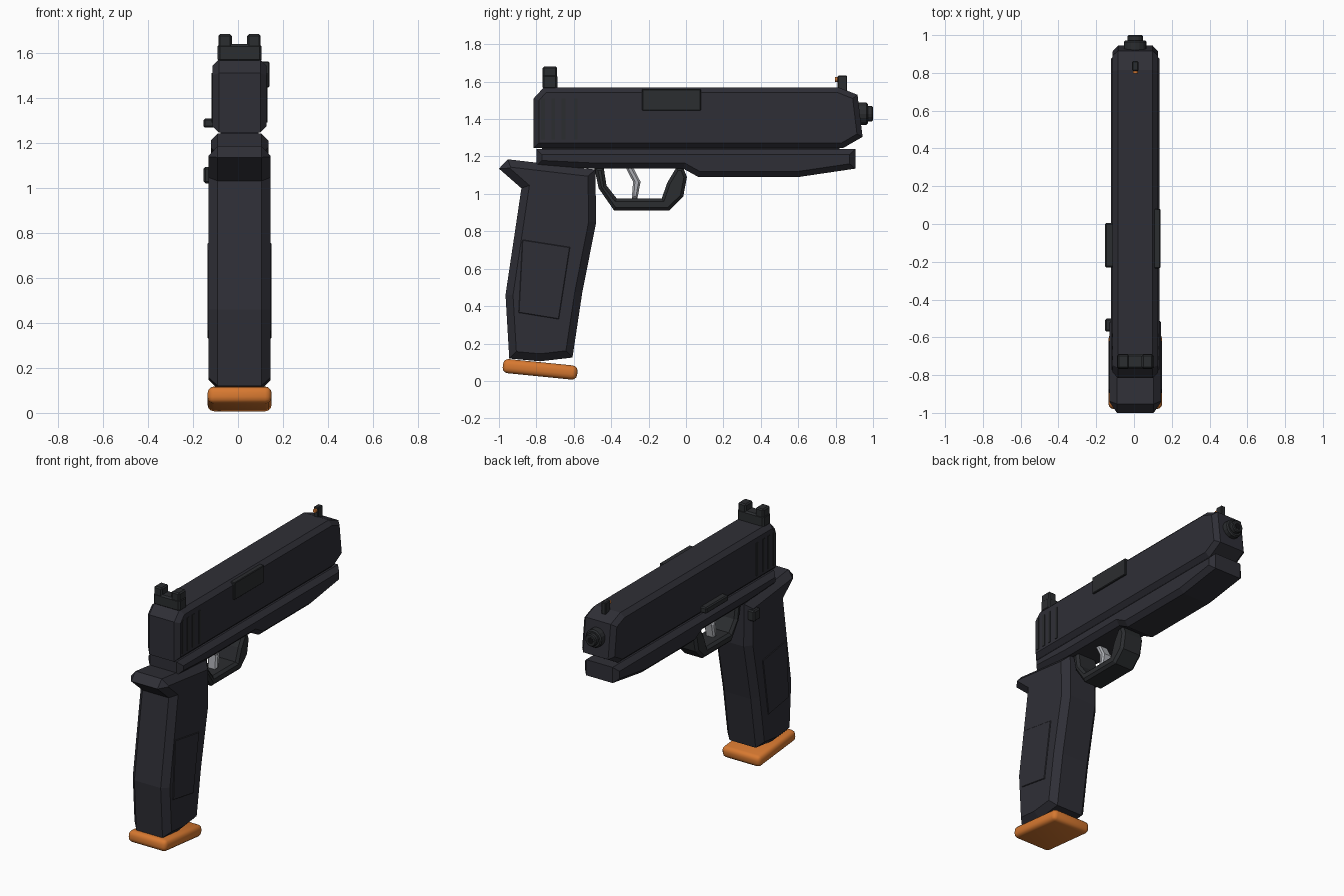
import bpy, bmesh, math
from mathutils import Matrix

if "Cube" in bpy.data.objects:
    bpy.data.objects.remove(bpy.data.objects["Cube"])

XC = 0.007  # centre plane of the body (side controls shift it off zero)


def material(name, rgb):
    m = bpy.data.materials.new(name)
    m.diffuse_color = (*rgb, 1)
    m.use_nodes = True
    m.node_tree.nodes["Principled BSDF"].inputs["Base Color"].default_value = m.diffuse_color
    return m


CHARCOAL = material("charcoal", (0.028, 0.028, 0.037))
GUNMETAL = material("gunmetal", (0.024, 0.026, 0.029))
SILVER = material("silver", (0.42, 0.43, 0.46))
ORANGE = material("orange", (0.68, 0.19, 0.03))
BLACK = material("black", (0.006, 0.006, 0.007))


def finish(bm, name, mat):
    bmesh.ops.recalc_face_normals(bm, faces=bm.faces)
    mesh = bpy.data.meshes.new(name)
    bm.to_mesh(mesh)
    bm.free()
    mesh.materials.append(mat)
    ob = bpy.data.objects.new(name, mesh)
    bpy.context.collection.objects.link(ob)
    return ob


def profile(name, pts, x0, x1, bevel, mat):
    """Extrude a side outline (y, z) from x0 to x1 and chamfer both rims."""
    bm = bmesh.new()
    face = bm.faces.new([bm.verts.new((x0, y, z)) for y, z in pts])
    ext = bmesh.ops.extrude_face_region(bm, geom=[face])["geom"]
    moved = [g for g in ext if isinstance(g, bmesh.types.BMVert)]
    bmesh.ops.translate(bm, verts=moved, vec=(x1 - x0, 0, 0))
    if bevel:
        rims = [e for e in bm.edges if abs(e.verts[0].co.x - e.verts[1].co.x) < 1e-6]
        bmesh.ops.bevel(bm, geom=rims, offset=bevel, segments=1, profile=0.5,
                        affect='EDGES', clamp_overlap=False)
    return finish(bm, name, mat)


def box(name, lo, hi, mat, bevel=0.0, segments=1, tilt=0.0):
    bm = bmesh.new()
    size = [b - a for a, b in zip(lo, hi)]
    mid = [(a + b) / 2 for a, b in zip(lo, hi)]
    bmesh.ops.create_cube(bm, size=1, matrix=Matrix.Diagonal((*size, 1)))
    if bevel:
        bmesh.ops.bevel(bm, geom=bm.edges[:], offset=bevel, segments=segments,
                        profile=0.5, affect='EDGES')
    bm.transform(Matrix.Translation(mid) @ Matrix.Rotation(tilt, 4, 'X'))
    return finish(bm, name, mat)


def rod(name, y0, y1, z, r, mat, bevel=0.0, sides=16):
    """Cylinder along y."""
    bm = bmesh.new()
    bmesh.ops.create_cone(bm, cap_ends=True, segments=sides, radius1=r, radius2=r, depth=y1 - y0)
    if bevel:
        rims = [e for e in bm.edges if abs(e.verts[0].co.z - e.verts[1].co.z) < 1e-6]
        bmesh.ops.bevel(bm, geom=rims, offset=bevel, segments=1, affect='EDGES')
    bm.transform(Matrix.Translation((XC, (y0 + y1) / 2, z)) @ Matrix.Rotation(math.pi / 2, 4, 'X'))
    return finish(bm, name, mat)


# slide
profile("slide", [(-0.815, 1.245), (-0.815, 1.51), (-0.76, 1.57), (0.815, 1.57),
                  (0.917, 1.53), (0.944, 1.305), (0.84, 1.245)],
        XC - 0.12, XC + 0.12, 0.028, CHARCOAL)

# frame under the slide
profile("frame", [(-0.8, 1.24), (0.905, 1.24), (0.905, 1.135), (0.6, 1.09), (0.067, 1.09),
                  (-0.015, 1.135), (-0.49, 1.135), (-0.8, 1.15)],
        XC - 0.128, XC + 0.128, 0.03, CHARCOAL)

# hidden neck joining slide and frame
box("slide_rail", (XC - 0.085, -0.77, 1.22), (XC + 0.085, 0.82, 1.27), CHARCOAL)

# grip with tang
profile("grip", [(-1.0, 1.135), (-0.953, 1.185), (-0.485, 1.13), (-0.48, 0.85), (-0.555, 0.47),
                 (-0.607, 0.125), (-0.78, 0.105), (-0.945, 0.12), (-0.965, 0.46), (-0.88, 1.03)],
        XC - 0.137, XC + 0.137, 0.04, CHARCOAL)

# grip side panels
for side, s in (("left", -1), ("right", 1)):
    profile(f"grip_panel_{side}", [(-0.875, 0.755), (-0.62, 0.715), (-0.68, 0.33), (-0.895, 0.365)],
            XC + s * 0.13, XC + s * 0.142, 0.003, CHARCOAL)

# magazine base
base = box("magazine_base", (XC - 0.142, -0.98, 0.024), (XC + 0.142, -0.58, 0.1),
           ORANGE, 0.028, 3, math.radians(-5.7))
base.data.shade_smooth()
base.data.set_sharp_from_angle(angle=math.radians(35))

# trigger guard
profile("trigger_guard", [(-0.49, 1.14), (-0.467, 1.03), (-0.385, 0.912), (-0.09, 0.912),
                          (-0.015, 0.985), (0.005, 1.09), (-0.015, 1.14), (-0.052, 1.14),
                          (-0.1, 1.06), (-0.13, 0.975), (-0.37, 0.975), (-0.425, 1.045), (-0.44, 1.14)],
        XC - 0.08, XC + 0.08, 0.016, GUNMETAL)

# trigger
profile("trigger", [(-0.325, 1.145), (-0.285, 1.145), (-0.243, 1.065), (-0.26, 0.975),
                    (-0.29, 0.975), (-0.283, 1.065)],
        XC - 0.035, XC + 0.035, 0.01, SILVER)

# rear grip ribs on both sides of the slide
for side, s in (("left", -1), ("right", 1)):
    for i, y in enumerate((-0.765, -0.71, -0.655, -0.59)):
        x = XC + s * 0.118
        box(f"slide_rib_{side}_{i + 1}", (x - 0.006, y - 0.01, 1.29), (x + 0.006, y + 0.01, 1.51), GUNMETAL)

# ejection port cover
box("ejection_port", (XC + 0.09, -0.235, 1.445), (XC + 0.132, 0.08, 1.56), GUNMETAL, 0.004)

# rear sight
box("rear_sight_base", (XC - 0.098, -0.768, 1.56), (XC + 0.098, -0.688, 1.638), GUNMETAL, 0.01)
for side, s in (("left", -1), ("right", 1)):
    x = XC + s * 0.064
    box(f"rear_sight_post_{side}", (x - 0.03, -0.766, 1.62), (x + 0.03, -0.69, 1.682), GUNMETAL, 0.008)

# front sight and its bead
box("front_sight", (XC - 0.017, 0.81, 1.55), (XC + 0.017, 0.862, 1.632), GUNMETAL, 0.005)
rod("sight_bead", 0.797, 0.815, 1.612, 0.013, ORANGE, sides=12)

# barrel
rod("barrel_collar", 0.9, 0.972, 1.428, 0.06, GUNMETAL, 0.008)
rod("barrel_tip", 0.95, 1.0, 1.428, 0.041, GUNMETAL, 0.006)
rod("barrel_bore", 0.96, 1.001, 1.428, 0.022, BLACK)

# controls on the left side
box("slide_stop", (-0.153, -0.23, 1.267), (-0.1, 0.005, 1.308), GUNMETAL, 0.007)
box("magazine_button", (-0.153, -0.57, 1.02), (-0.1, -0.5, 1.092), GUNMETAL, 0.008)
